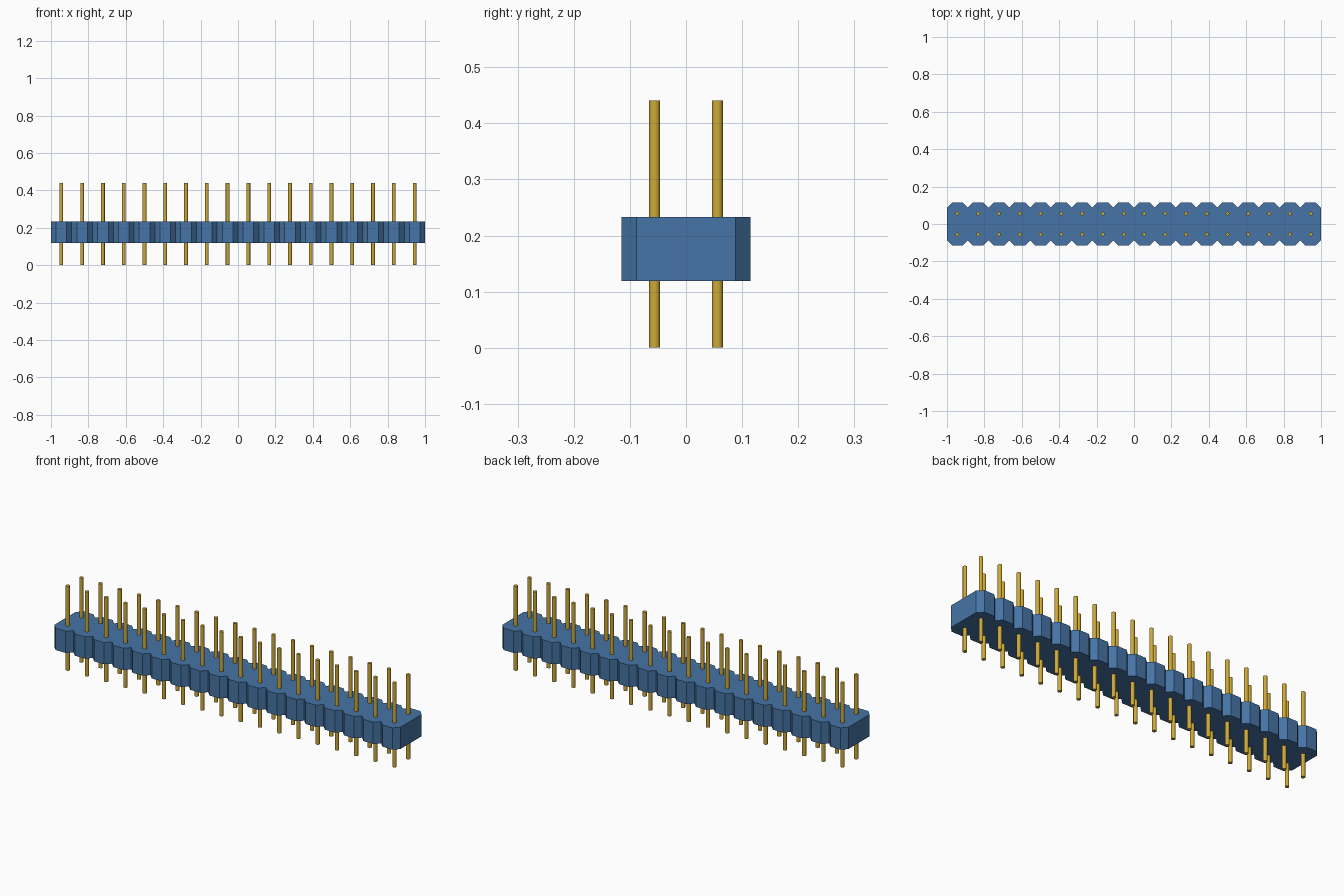
import bpy
import bmesh
import math

cube = bpy.data.objects.get("Cube")
if cube:
    bpy.data.objects.remove(cube, do_unlink=True)

COUNT = 18               # pin columns
PITCH = 2.0 / COUNT
HALF_DEPTH = 0.115
CUT = 0.027              # corner chamfer of each cell
BODY_Z = (0.119, 0.233)
PIN_TOP = 0.441
PIN_Y = 0.056
PIN_RADIUS = 0.01


def make_material(name, colour):
    mat = bpy.data.materials.new(name)
    mat.use_nodes = True
    mat.diffuse_color = colour
    bsdf = next(n for n in mat.node_tree.nodes if n.type == 'BSDF_PRINCIPLED')
    bsdf.inputs["Base Color"].default_value = colour
    return mat


blue = make_material("blue plastic", (0.061, 0.175, 0.380, 1.0))
gold = make_material("gold metal", (0.620, 0.400, 0.040, 1.0))


def make_housing():
    # Scalloped outline: one chamfered bump per column, front then back
    front = [(-1.0, -HALF_DEPTH + CUT)]
    for i in range(COUNT):
        x0 = -1.0 + i * PITCH
        x1 = x0 + PITCH
        front += [(x0 + CUT, -HALF_DEPTH), (x1 - CUT, -HALF_DEPTH),
                  (x1, -HALF_DEPTH + CUT)]
    outline = front + [(x, -y) for x, y in reversed(front)]

    bm = bmesh.new()
    base = bm.faces.new([bm.verts.new((x, y, BODY_Z[0])) for x, y in outline])
    result = bmesh.ops.extrude_face_region(bm, geom=[base], use_keep_orig=True)
    top = [v for v in result["geom"] if isinstance(v, bmesh.types.BMVert)]
    bmesh.ops.translate(bm, verts=top, vec=(0, 0, BODY_Z[1] - BODY_Z[0]))
    bmesh.ops.recalc_face_normals(bm, faces=bm.faces)
    mesh = bpy.data.meshes.new("housing")
    bm.to_mesh(mesh)
    bm.free()
    mesh.materials.append(blue)
    obj = bpy.data.objects.new("housing", mesh)
    bpy.context.collection.objects.link(obj)


def make_pin_row(name, y):
    # First pin, then repeated along the housing
    bpy.ops.mesh.primitive_cylinder_add(
        vertices=16, radius=PIN_RADIUS, depth=PIN_TOP,
        location=(-1.0 + PITCH / 2, y, PIN_TOP / 2))
    pin = bpy.context.object
    pin.name = name
    pin.data.materials.append(gold)
    bpy.ops.object.shade_smooth_by_angle(angle=math.radians(30))
    array = pin.modifiers.new("columns", 'ARRAY')
    array.count = COUNT
    array.use_relative_offset = False
    array.use_constant_offset = True
    array.constant_offset_displace = (PITCH, 0, 0)


make_housing()
make_pin_row("front_pins", -PIN_Y)
make_pin_row("back_pins", PIN_Y)
